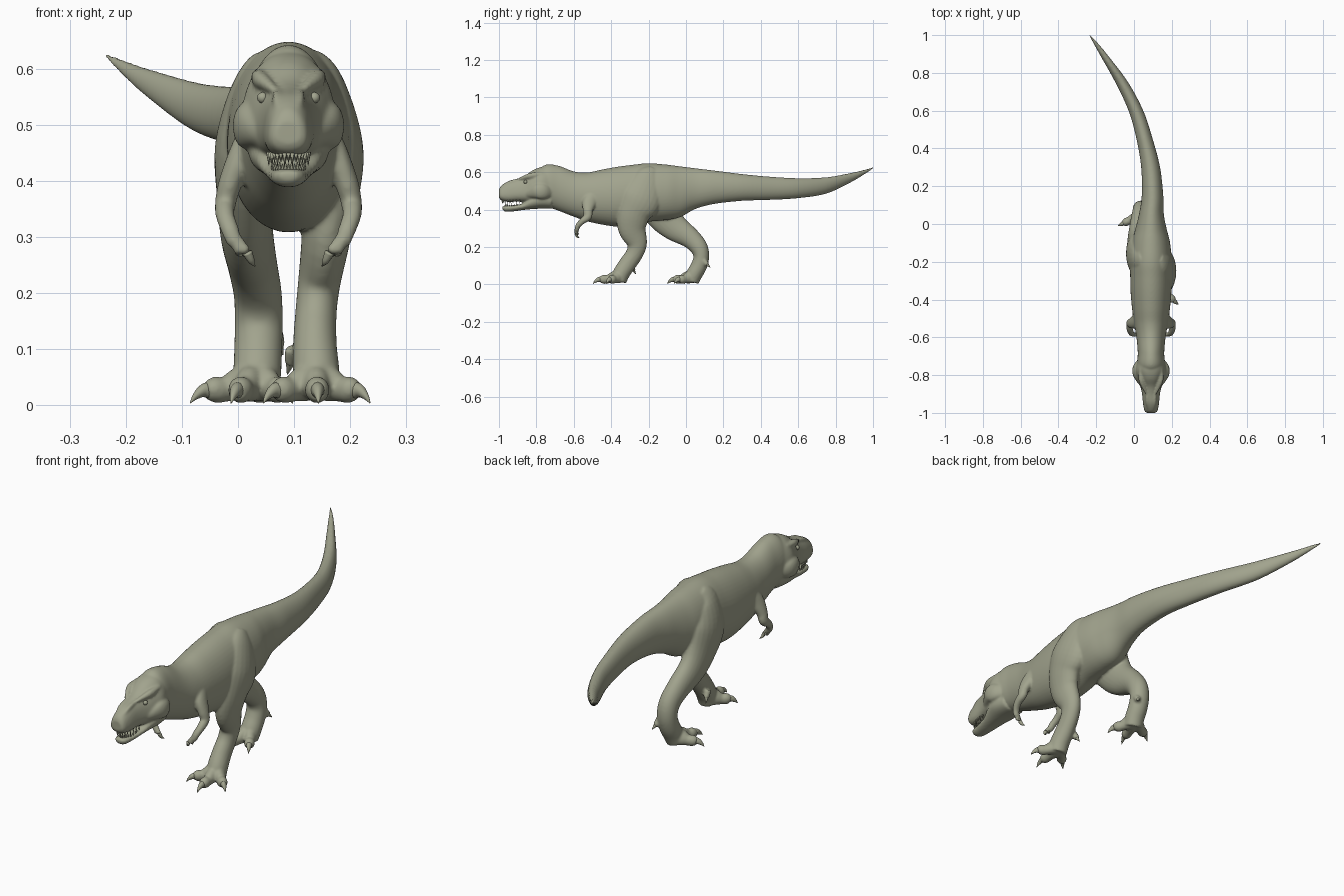
import bpy, bmesh, math
from mathutils import Vector, Matrix

CX = 0.09  # the body axis is offset because the tail swings sideways
hide_mat = bpy.data.materials.new("olive_hide")
hide_mat.diffuse_color = (.36, .37, .27, 1)


def smooth_path(pts, n=4):
    """Catmull-Rom interpolation of rows of numbers."""
    p = [pts[0]] + list(pts) + [pts[-1]]
    out = []
    for i in range(1, len(p) - 2):
        for k in range(n):
            t = k / n
            out.append([0.5 * (2 * b + (c - a) * t + (2 * a - 5 * b + 4 * c - d) * t * t
                        + (3 * b - a - 3 * c + d) * t ** 3)
                        for a, b, c, d in zip(p[i - 1], p[i], p[i + 1], p[i + 2])])
    return out + [list(pts[-1])]


def skin(bm, rings):
    vs = [[bm.verts.new(co) for co in r] for r in rings]
    n = len(vs[0])
    for a, b in zip(vs, vs[1:]):
        for i in range(n):
            bm.faces.new((a[i], a[(i + 1) % n], b[(i + 1) % n], b[i]))
    bm.faces.new(vs[0][::-1])
    bm.faces.new(vs[-1])


def hull(bm, rows, e=1.0, k=0.0, n=48):
    """Loft of upright sections: rows of y, x centre, half width, z top, z bottom."""
    rings = []
    for y, x, w, zt, zb in smooth_path(rows, 6):
        ring = []
        for i in range(n):
            c, s = math.cos(math.tau * i / n), math.sin(math.tau * i / n)
            c, s = math.copysign(abs(c) ** e, c), math.copysign(abs(s) ** e, s)
            ring.append((x + w * c * (1 - k * s), y, (zt + zb) / 2 + (zt - zb) / 2 * s))
        rings.append(ring)
    skin(bm, rings)


def limb(bm, rows, n=24, sub=5):
    """Tube along a path: rows of x, y, z, sideways radius, other radius."""
    p = smooth_path(rows, sub)
    rings = []
    for i, (x, y, z, a, b) in enumerate(p):
        t = (Vector(p[min(i + 1, len(p) - 1)][:3]) - Vector(p[max(i - 1, 0)][:3])).normalized()
        side = (Vector((1, 0, 0)) - t * t.x).normalized()
        up = side.cross(t)
        rings.append([Vector((x, y, z)) + side * max(a, .0005) * math.cos(math.tau * j / n)
                      + up * max(b, .0005) * math.sin(math.tau * j / n) for j in range(n)])
    skin(bm, rings)


def finish(bm, name):
    bmesh.ops.recalc_face_normals(bm, faces=bm.faces[:])
    for f in bm.faces:
        f.smooth = True
    me = bpy.data.meshes.new(name)
    bm.to_mesh(me)
    bm.free()
    me.materials.append(hide_mat)
    ob = bpy.data.objects.new(name, me)
    bpy.context.collection.objects.link(ob)
    return ob


body, claws, teeth, eyes = (bmesh.new() for _ in range(4))

# Neck, trunk and tail
hull(body, [
    (-.80, CX, .050, .600, .440), (-.75, CX, .072, .640, .418), (-.68, CX, .070, .634, .393),
    (-.60, CX, .077, .604, .362), (-.53, CX, .089, .598, .338), (-.45, CX, .100, .614, .320),
    (-.36, CX, .108, .630, .308), (-.28, CX, .110, .640, .315), (-.20, CX, .110, .648, .335),
    (-.10, CX, .101, .640, .345), (-.03, CX, .084, .631, .360), (.05, .092, .066, .621, .403),
    (.15, .098, .057, .609, .430), (.30, .088, .050, .590, .447), (.45, .056, .043, .576, .452),
    (.60, .010, .039, .568, .461), (.75, -.065, .034, .573, .485), (.88, -.150, .022, .596, .545),
    (.96, -.205, .012, .615, .592), (1.0, -.235, .005, .629, .619)], k=.04)

# Skull
hull(body, [
    (-1.0, CX, .024, .508, .465), (-.988, CX, .034, .528, .450), (-.95, CX, .041, .552, .441),
    (-.90, CX, .046, .566, .443), (-.86, CX, .055, .582, .440), (-.82, CX, .070, .610, .438),
    (-.78, CX, .082, .626, .440), (-.74, CX, .074, .630, .450), (-.70, CX, .06, .62, .46)], e=.85, k=.2)

# Lower jaw
hull(body, [
    (-.982, CX, .016, .417, .401), (-.965, CX, .028, .421, .389), (-.92, CX, .036, .424, .391),
    (-.87, CX, .045, .434, .398), (-.83, CX, .058, .462, .402), (-.78, CX, .070, .480, .405),
    (-.72, CX, .060, .475, .405)], e=.85, k=-.15)

# Upper and lower teeth along the jaw arcs
for i in range(17):
    a = math.radians(-88 + 11 * i)
    length = .018 + .006 * (i % 2)
    for r, y0, z, d in ((.036, -.885, .451, -length), (.029, -.885, .418, length * .7)):
        x, y = CX + r * math.sin(a), y0 - (.098 if d < 0 else .082) * math.cos(a)
        limb(teeth, [(x, y, z, .0042, .0042), (x, y, z + d, .0005, .0005)], 6, 1)

# Paired parts on both sides of the body axis
for s in (-1, 1):
    def side(rows):
        return [(CX + s * x, y, z, a, b) for x, y, z, a, b in rows]
    # brow ridge, cheek bulge, snout ridge and eye
    limb(body, side([(.026, -.895, .562, .006, .006), (.038, -.865, .572, .011, .011),
                     (.052, -.825, .582, .014, .016), (.054, -.77, .590, .010, .010)]))
    limb(body, side([(.035, -.875, .475, .006, .010), (.058, -.83, .488, .017, .026),
                     (.076, -.79, .498, .022, .040), (.074, -.755, .495, .020, .038),
                     (.055, -.72, .49, .012, .025)]))
    limb(body, side([(.016, -.975, .528, .006, .006), (.020, -.94, .548, .009, .008),
                     (.022, -.89, .562, .006, .006)]))
    bmesh.ops.create_uvsphere(eyes, u_segments=16, v_segments=10, radius=.010,
                              matrix=Matrix.Translation((CX + s * .046, -.858, .548)))
    # arm
    limb(body, side([(.066, -.48, .49, .020, .035), (.086, -.515, .44, .023, .038),
                     (.104, -.525, .395, .021, .027), (.112, -.525, .362, .019, .022),
                     (.113, -.555, .338, .017, .017), (.104, -.578, .312, .016, .014),
                     (.096, -.584, .288, .014, .012)]))
    # two fingers and their claws
    for f in ((.060, -.570, .248), (.080, -.572, .266)):
        mid = (.35 * .098 + .65 * f[0], -.588, .272)
        limb(body, side([(.098, -.582, .30, .012, .011), (*mid, .010, .010)]), 12)
        limb(claws, side([(*mid, .009, .009), (f[0] + .006, -.582, f[2] + .009, .006, .006),
                          (*f, .001, .001)]), 10)

# Forward leg
limb(body, [(.125, -.17, .61, .030, .04), (.142, -.20, .56, .050, .085), (.163, -.24, .46, .060, .112),
            (.165, -.280, .38, .052, .090), (.157, -.288, .30, .044, .076),
            (.145, -.262, .22, .038, .054), (.139, -.275, .165, .037, .046),
            (.137, -.312, .11, .039, .046), (.139, -.345, .06, .042, .045),
            (.140, -.36, .018, .042, .042)])
# Trailing leg
limb(body, [(.055, -.16, .61, .030, .04), (.038, -.18, .56, .050, .085), (.017, -.165, .46, .058, .112),
            (.013, -.115, .365, .050, .092), (.016, -.06, .305, .047, .074),
            (.026, .02, .25, .044, .056), (.035, .067, .20, .043, .048),
            (.037, .082, .15, .043, .042), (.036, .070, .10, .043, .043),
            (.034, .045, .055, .043, .043), (.030, .03, .018, .042, .040)])

# Feet: three spread toes, one small rear toe, each with a claw
for fx, fy, turn, rear in ((.138, -.345, 2, ((.100, -.295, .10), (.088, -.268, .055))),
                           (.032, .045, -17, ((.065, .095, .125), (.080, .130, .090)))):
    for ang, length in ((-48, .129), (0, .152), (48, .127)):
        a = math.radians(ang + turn)
        dx, dy = math.sin(a), -math.cos(a)

        def at(t, z, r, q):
            return (fx + dx * length * t, fy + dy * length * t, z, r, q)
        limb(body, [at(.05, .045, .028, .036), at(.3, .036, .025, .032), at(.48, .028, .021, .023),
                    at(.64, .027, .022, .024), at(.76, .022, .015, .016)])
        limb(claws, [at(.66, .027, .014, .016), at(.80, .026, .011, .013),
                     at(.92, .016, .006, .007), at(1, .004, .001, .001)], 12)
    p, q = Vector(rear[0]), Vector(rear[1])
    limb(body, [(*p, .017, .017), (*p.lerp(q, .6), .012, .012)], 12)
    limb(claws, [(*p.lerp(q, .5), .009, .009), (*q, .001, .001)], 10)

# Fuse the overlapping body parts into one smooth hide
hide = finish(body, "body")
m = hide.modifiers.new("fuse", 'REMESH')
m.mode, m.voxel_size, m.use_smooth_shade = 'VOXEL', .005, True
m = hide.modifiers.new("soften", 'SMOOTH')
m.factor, m.iterations = .5, 8
finish(claws, "claws")
finish(teeth, "teeth")
finish(eyes, "eyes")
